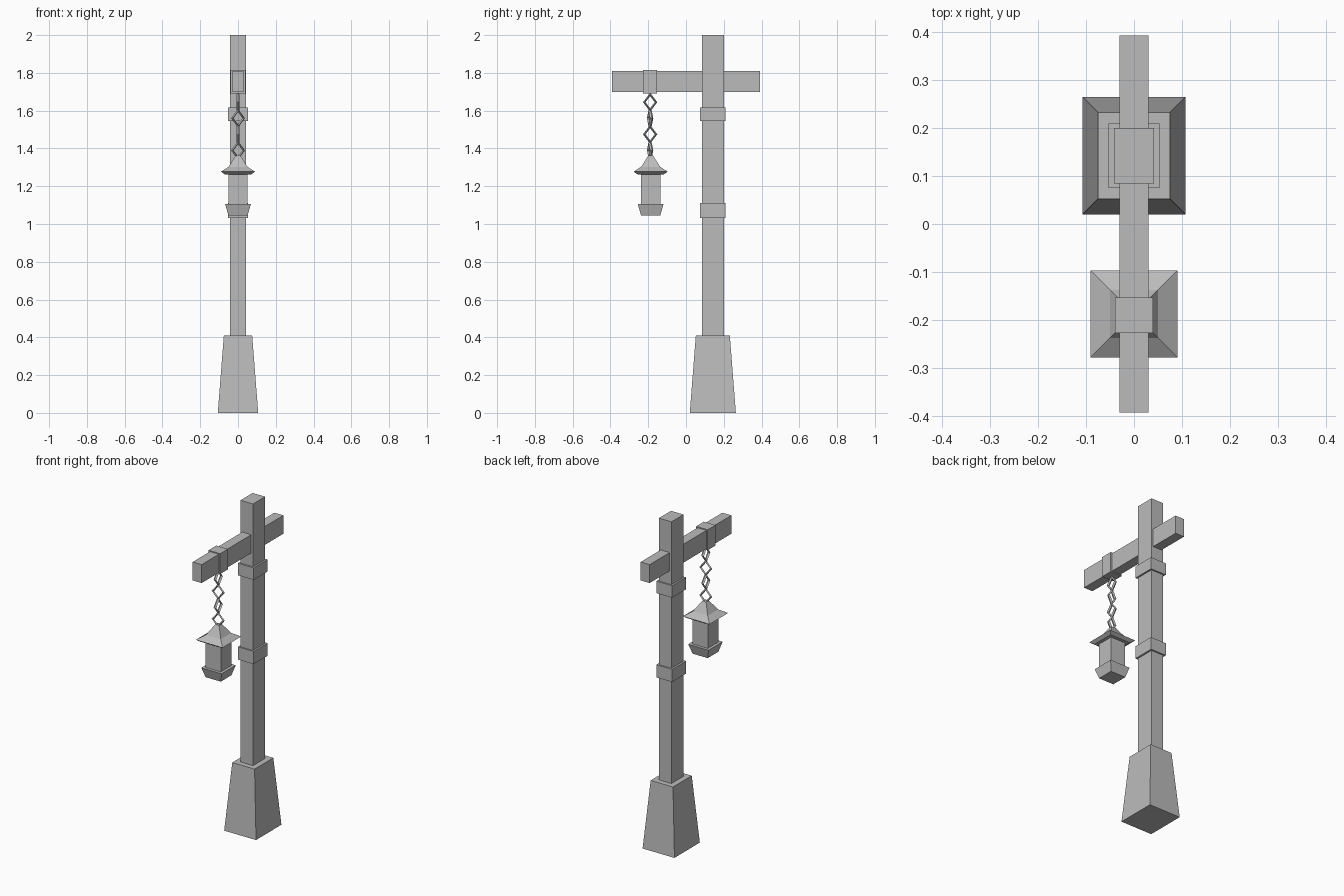
import bpy, bmesh, math

cube = bpy.data.objects.get("Cube")
if cube:
    bpy.data.objects.remove(cube, do_unlink=True)

grey = bpy.data.materials.new("plain_grey")
grey.use_nodes = True
colour = (0.5, 0.5, 0.5, 1)
grey.diffuse_color = colour
grey.node_tree.nodes["Principled BSDF"].inputs["Base Color"].default_value = colour

POLE_Y = 0.142
LAMP_Y = -0.187


def loft(name, y, rings):
    """Stack rectangles (half x, half y, z) into a closed solid."""
    bm = bmesh.new()
    loops = [[bm.verts.new((sx * hx, y + sy * hy, z))
              for sx, sy in ((-1, -1), (1, -1), (1, 1), (-1, 1))]
             for hx, hy, z in rings]
    for low, high in zip(loops, loops[1:]):
        for i in range(4):
            j = (i + 1) % 4
            bm.faces.new((low[i], low[j], high[j], high[i]))
    bm.faces.new(loops[0][::-1])
    bm.faces.new(loops[-1])
    mesh = bpy.data.meshes.new(name)
    bm.to_mesh(mesh)
    bm.free()
    mesh.materials.append(grey)
    obj = bpy.data.objects.new(name, mesh)
    bpy.context.collection.objects.link(obj)
    return obj


def box(name, y, hx, hy, z0, z1):
    return loft(name, y, [(hx, hy, z0), (hx, hy, z1)])


# Post with tapered foot and two bands
loft("foot", POLE_Y, [(0.107, 0.122, 0), (0.075, 0.09, 0.41)])
box("post", POLE_Y, 0.042, 0.058, 0.38, 2.0)
box("lower_band", POLE_Y, 0.053, 0.067, 1.033, 1.11)
box("upper_band", POLE_Y, 0.053, 0.067, 1.545, 1.618)

# Crossbeam and the clamp that carries the chain
box("crossbeam", 0, 0.03, 0.392, 1.698, 1.81)
box("beam_clamp", LAMP_Y - 0.003, 0.039, 0.037, 1.692, 1.816)

# Chain of diamond links, alternately turned
for i in range(4):
    bpy.ops.mesh.primitive_torus_add(
        major_segments=4, minor_segments=4, major_radius=0.041, minor_radius=0.009,
        location=(0, LAMP_Y - 0.003, 1.645 - i * 0.085),
        rotation=(math.pi / 2, 0, math.radians(15 if i % 2 else 90)))
    link = bpy.context.object
    link.name = f"chain_link_{i + 1}"
    link.scale.x = 0.76
    link.data.materials.append(grey)

# Lantern: flared roof, square body, tapered bottom tray
loft("lantern_roof", LAMP_Y, [(0.07, 0.07, 1.263), (0.09, 0.09, 1.277),
                              (0.05, 0.05, 1.303), (0.013, 0.013, 1.362)])
box("lantern_body", LAMP_Y, 0.051, 0.051, 1.08, 1.27)
loft("lantern_tray", LAMP_Y, [(0.051, 0.051, 1.046), (0.068, 0.068, 1.105)])
